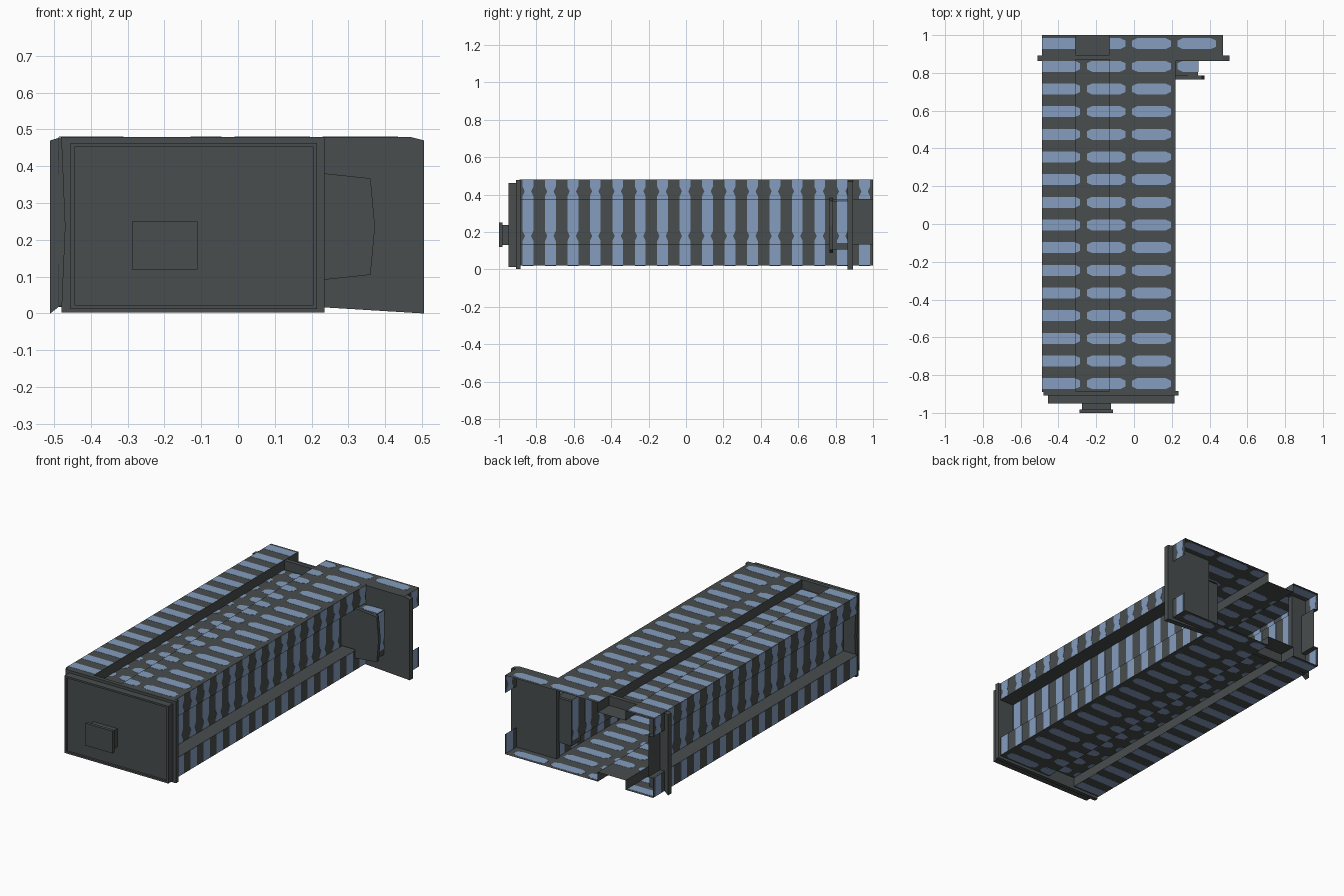
import bpy, bmesh

if "Cube" in bpy.data.objects:
    bpy.data.objects.remove(bpy.data.objects["Cube"])

def material(name, col):
    m = bpy.data.materials.new(name)
    m.diffuse_color = (*col, 1)
    m.use_nodes = True
    m.node_tree.nodes["Principled BSDF"].inputs["Base Color"].default_value = m.diffuse_color
    return m

FRAME = material("dark_grey_frame", (0.066, 0.075, 0.075))
GLASS = material("blue_glass", (0.235, 0.335, 0.52))

def finish(name, bm, mat):
    bmesh.ops.recalc_face_normals(bm, faces=bm.faces[:])
    me = bpy.data.meshes.new(name)
    bm.to_mesh(me)
    bm.free()
    me.materials.append(mat)
    ob = bpy.data.objects.new(name, me)
    bpy.context.collection.objects.link(ob)
    return ob

def extrude(name, pts, y0, y1, caps=True, closed=True):
    """Extrude an (x, z) outline along y; without caps it is an open shell."""
    bm = bmesh.new()
    a = [bm.verts.new((x, y0, z)) for x, z in pts]
    b = [bm.verts.new((x, y1, z)) for x, z in pts]
    n = len(pts)
    for i in range(n if closed else n - 1):
        j = (i + 1) % n
        bm.faces.new((a[i], a[j], b[j], b[i]))
    if caps:
        bm.faces.new(a[::-1])
        bm.faces.new(b)
    return finish(name, bm, FRAME)

def block(name, x0, x1, y0, y1, z0, z1):
    return extrude(name, [(x0, z0), (x1, z0), (x1, z1), (x0, z1)], y0, y1)

# Main dimensions: outer walls, groove edges, groove depths (top/bottom, sides)
XL, XR, XP, ZB, ZT = -0.487, 0.22, 0.47, 0.02, 0.48
GX0, GX1, GZ0, GZ1, DT, DS = -0.31, -0.13, 0.135, 0.375, 0.055, 0.09
YF, YP, YB = -0.89, 0.87, 1.0

def upper_right(xr):
    return [(xr, GZ1), (xr, ZT), (GX1, ZT), (GX1, ZT - DT), (GX0, ZT - DT), (GX0, ZT), (XL, ZT)]

def left_groove(d):
    return [(XL, GZ1), (XL + d, GZ1), (XL + d, GZ0), (XL, GZ0)]

def lower_right(xr):
    return [(XL, ZB), (GX0, ZB), (GX0, ZB + DT), (GX1, ZB + DT), (GX1, ZB), (xr, ZB), (xr, GZ0)]

# Open shells: tower grooved on four sides, base open on its right side
extrude("tower_walls", upper_right(XR) + left_groove(DS) + lower_right(XR)
        + [(XR - DS, GZ0), (XR - DS, GZ1)], YF, YP, caps=False)
extrude("base_walls", upper_right(XP) + left_groove(0.03) + lower_right(XP),
        YP, YB, caps=False, closed=False)

# Ledge plates around the base, filling the grooves
extrude("base_ledge_right", [(0.21, 0.018), (0.505, 0), (0.505, 0.47), (0.47, 0.479),
                             (0.21, 0.479)], 0.863, 0.893)
extrude("base_ledge_left", [(-0.51, 0), (-0.487, 0.018), (-0.39, 0.02), (-0.39, 0.479),
                            (-0.48, 0.479), (-0.51, 0.47)], 0.863, 0.893)
block("base_ledge_top", GX0, GX1, 0.87, 0.895, ZT - DT, 0.479)
block("base_ledge_bottom", GX0, GX1, 0.87, 0.895, 0.021, ZB + DT)

# Small side annex with its roof plate
block("annex", XR - DS, 0.34, 0.785, YP, 0.107, 0.367)
extrude("annex_roof", [(0.13, 0.14), (0.22, 0.14), (0.22, 0.09), (0.36, 0.105), (0.372, 0.235),
                       (0.36, 0.367), (0.22, 0.382), (0.22, 0.37), (0.13, 0.37)], 0.766, 0.785)

# Tower roof: edge plate, parapet with sunken deck, rooftop box
extrude("roof_plate", [(-0.48, 0.003), (0.235, 0.003), (0.235, 0.479), (-0.48, 0.479),
                       (-0.47, 0.235)], -0.908, -0.885)
parapet = block("roof_parapet", -0.455, 0.215, -0.95, -0.908, 0.012, 0.463)
bm = bmesh.new()
bm.from_mesh(parapet.data)
front = [f for f in bm.faces if f.calc_center_median().y < -0.949]
bmesh.ops.inset_region(bm, faces=front, thickness=0.015)
ring = bmesh.ops.extrude_face_region(bm, geom=front)
bmesh.ops.translate(bm, vec=(0, 0.012, 0),
                    verts=[v for v in ring["geom"] if isinstance(v, bmesh.types.BMVert)])
bmesh.ops.delete(bm, geom=[f for f in front if f.is_valid], context="FACES")
bm.to_mesh(parapet.data)
bm.free()
block("rooftop_box_neck", -0.275, -0.122, -0.982, -0.935, 0.132, 0.238)
block("rooftop_box_cap", -0.288, -0.11, -1.0, -0.982, 0.12, 0.25)

# Windows: thin octagons straddling a wall, clipped to the wall's width
X_SPANS = [(-0.55, -0.285), (-0.25, -0.045), (-0.01, 0.195), (0.23, 0.435)]
Z_SPANS = [(-0.03, 0.18), (0.178, 0.42), (0.415, 0.62)]
H, C, E = 0.029, 0.028, 0.001
ROW = [-0.845 + 0.12 * i for i in range(16)]

def clipped(s, e, lo, hi):
    """Half heights of an octagon window along u, cut to lo..hi."""
    def height(u):
        return H * (0.55 + 0.45 * min(1, (u - s) / C, (e - u) / C))
    a, b = max(s, lo), min(e, hi)
    us = sorted({a, b} | {u for u in (s + C, e - C) if a < u < b})
    return [(u, height(u)) for u in us]

def windows(name, axis, pos, lo, hi, rows):
    bm = bmesh.new()
    lo, hi = lo + 0.001, hi - 0.001
    for s, e in (X_SPANS if axis == "z" else Z_SPANS):
        if min(e, hi) - max(s, lo) < 0.008:
            continue
        half = clipped(s, e, lo, hi)
        for v in rows:
            loop = [(u, v - h) for u, h in half] + [(u, v + h) for u, h in reversed(half)]
            layers = []
            for p in (pos - E, pos + E):
                layers.append([bm.verts.new((u, w, p) if axis == "z" else (p, w, u))
                               for u, w in loop])
            a, b = layers
            bm.faces.new(a[::-1])
            bm.faces.new(b)
            for i in range(len(a)):
                j = (i + 1) % len(a)
                bm.faces.new((a[i], a[j], b[j], b[i]))
    finish(name, bm, GLASS)

# Top and bottom faces and their grooves
for side, z, inward in (("top", ZT, -DT), ("bottom", ZB, DT)):
    windows(side + "_windows_left", "z", z, XL, GX0, ROW)
    windows(side + "_windows_right", "z", z, GX1, XR, ROW)
    windows(side + "_windows_groove", "z", z + inward, GX0, GX1, ROW[:-1])
    windows(side + "_windows_base", "z", z, XR, XP, ROW[-1:])

# Right and left faces and their grooves
for side, x, inward, rows in (("right", XR, -DS, ROW[:-1]), ("left", XL, DS, ROW)):
    windows(side + "_windows_upper", "x", x, GZ1, ZT, rows)
    windows(side + "_windows_lower", "x", x, ZB, GZ0, rows)
    windows(side + "_windows_groove", "x", x + inward, GZ0, GZ1, ROW[:-1])
windows("base_windows_upper", "x", XP, GZ1, ZT, ROW[-1:])
windows("base_windows_lower", "x", XP, ZB, GZ0, ROW[-1:])

# Annex windows
windows("annex_windows_side", "x", 0.34, 0.14, 0.365, [ROW[14]])
windows("annex_windows_top", "z", 0.367, XR, 0.34, [ROW[14]])
windows("annex_windows_bottom", "z", 0.107, XR, 0.34, [ROW[14]])
